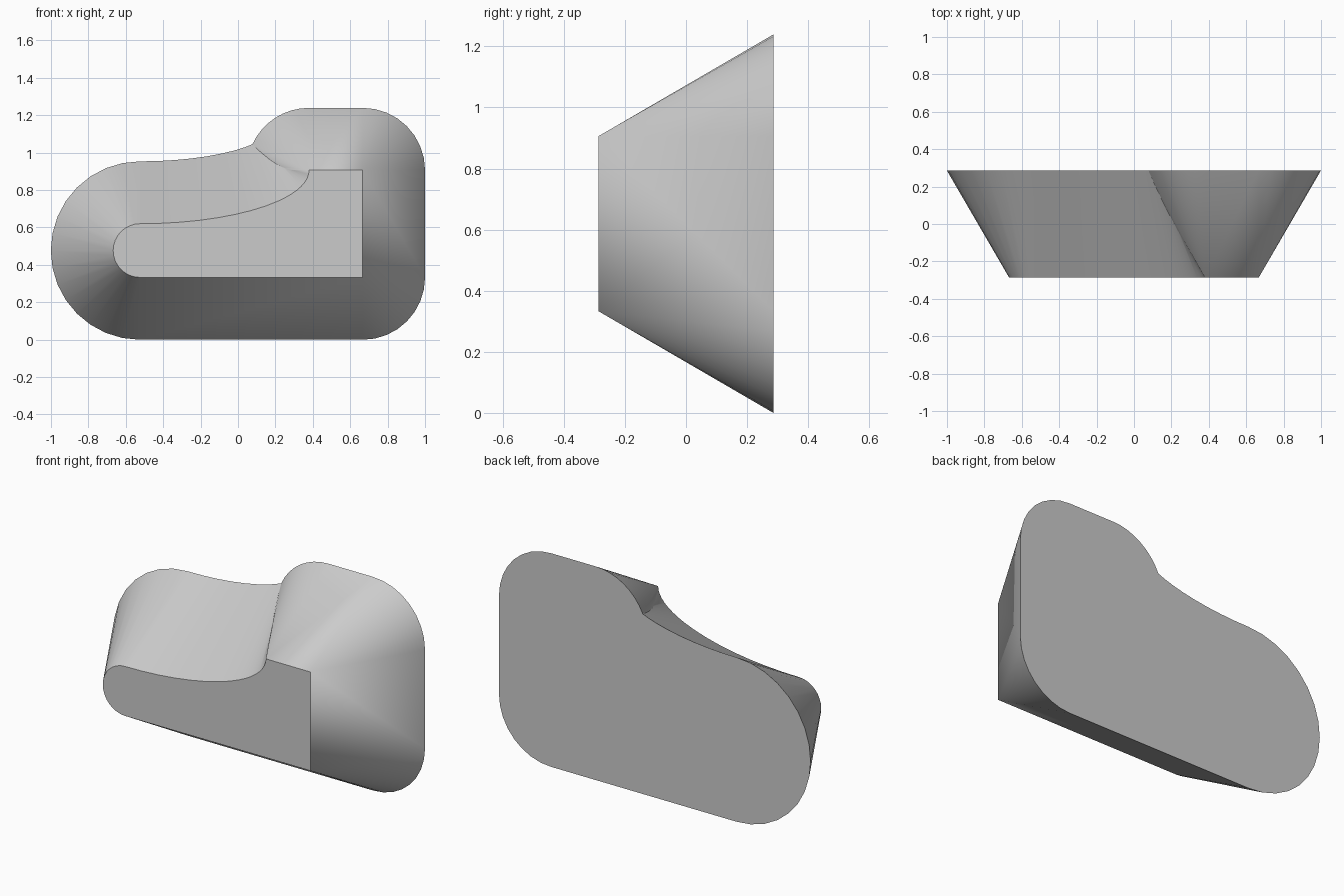
import bpy, bmesh
from math import sin, cos, pi, hypot, atan2, radians

if "Cube" in bpy.data.objects:
    bpy.data.objects.remove(bpy.data.objects["Cube"])

D = 1 / 3            # how far the back outline is offset from the front one
H = 0.2867           # half depth
X0, X1, X2 = -0.524, 0.38, 0.6667    # round nose centre, step edge, right side
Z0, Z1 = 0.333, 0.906                # bottom and top of the front face
R = 0.1435                           # nose radius
A, B = X1 - X0, Z1 - Z0 - 2 * R      # quarter ellipse of the scooped top

bm = bmesh.new()
cache = {}


def vert(x, z, d):
    """Shared vertex at offset distance d (0 = front, D = back)."""
    co = (x, -H + 2 * H * d / D, z)
    key = tuple(round(c, 4) for c in co)
    if key not in cache:
        cache[key] = bm.verts.new(co)
    return cache[key]


def face(*vs):
    vs = list(dict.fromkeys(vs))
    if len(vs) > 2:
        bm.faces.new(vs)


def ray(x, z, nx, nz, d):
    return vert(x, z, 0), vert(x + nx * d, z + nz * d, d)


def fan(x, z, r, a0, a1, n):
    out = []
    for i in range(n + 1):
        a = radians(a0 + (a1 - a0) * i / n)
        out.append(ray(x + r * cos(a), z + r * sin(a), cos(a), sin(a), D))
    return out


def scoop(t):
    """Point, normal and distance at which the offset meets the step's offset."""
    x, z = X0 + A * sin(t), Z1 - B * cos(t)
    nx, nz = -sin(t) / A, cos(t) / B
    k = hypot(nx, nz)
    nx, nz = nx / k, nz / k
    vx, vz = x - X1, z - Z1
    dot = vx * nx + vz * nz
    reach = B * B / A if pi / 2 - t < 1e-4 else -(vx * vx + vz * vz) / (2 * dot)
    return x, z, nx, nz, reach


# Where the crease reaches the back face
lo, hi = 0.05, pi / 2
for _ in range(50):
    mid = (lo + hi) / 2
    if scoop(mid)[4] > D:
        lo = mid
    else:
        hi = mid
t_end = lo

# Full-depth part of the scoop, from nose to crease
low = []
for i in range(9):
    x, z, nx, nz, _ = scoop(t_end * i / 8)
    low.append(ray(x, z, nx, nz, D))

# Part of the scoop that ends in the crease
crease = [low[-1]]
for i in range(1, 9):
    x, z, nx, nz, d = scoop(t_end + (pi / 2 - t_end) * i / 8)
    crease.append(ray(x, z, nx, nz, d))
step = vert(X1, Z1, 0)
for (p, w), (q, v) in zip(crease, crease[1:]):
    face(p, q, v, w)
    face(step, w, v)

# Rounded flare: step, right corners, bottom and nose
wx, _, wz = low[-1][1].co
a_step = atan2(wz - Z1, wx - X1) * 180 / pi
outer = [(step, low[-1][1])] + fan(X1, Z1, 0, a_step, 90, 8)[1:]
outer += fan(X2, Z1, 0, 90, 0, 8) + fan(X2, Z0, 0, 0, -90, 8)
outer += fan(X0, Z0 + R, R, 270, 90, 16)
for chain in (low, outer):
    for (p, w), (q, v) in zip(chain, chain[1:]):
        face(p, q, v, w)

# Flat front and back
loop = outer + low[1:]
face(*[r[0] for r in outer + low + crease[1:]])
face(*[r[1] for r in loop])
bmesh.ops.recalc_face_normals(bm, faces=bm.faces[:])

me = bpy.data.meshes.new("flared_block")
bm.to_mesh(me)
bm.free()
ob = bpy.data.objects.new("flared_block", me)
bpy.context.collection.objects.link(ob)
bpy.context.view_layer.objects.active = ob
ob.select_set(True)
bpy.ops.object.shade_smooth_by_angle(angle=radians(30))
